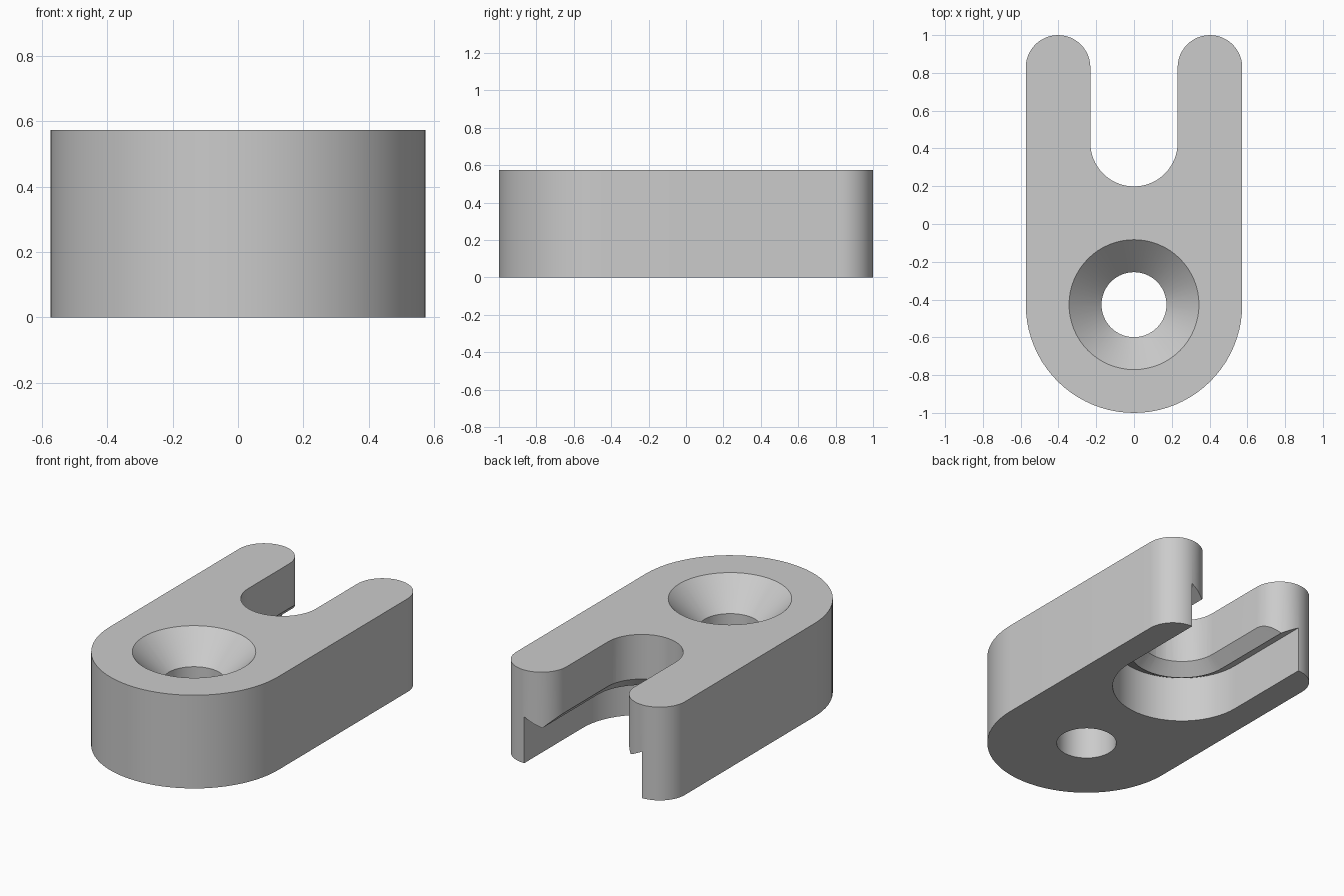
import bpy, bmesh, math

cube = bpy.data.objects.get("Cube")
if cube:
    bpy.data.objects.remove(cube, do_unlink=True)

HEIGHT = 0.573
HOLE_Y = -0.427
SLOT_Y = 0.43
PRONG_Y = 0.829
PRONG_R = 0.171
PRONG_X = 0.402

grey = bpy.data.materials.new("light grey")
colour = (0.6, 0.6, 0.6, 1)
grey.diffuse_color = colour
grey.use_nodes = True
grey.node_tree.nodes["Principled BSDF"].inputs["Base Color"].default_value = colour


def arc(cx, cy, r, start, end, n):
    return [(cx + r * math.cos(math.radians(start + (end - start) * i / n)),
             cy + r * math.sin(math.radians(start + (end - start) * i / n)))
            for i in range(n + 1)]


def loft(name, layers):
    """Solid through a stack of (outline, z) layers with equal point counts."""
    bm = bmesh.new()
    rings = [[bm.verts.new((x, y, z)) for x, y in pts] for pts, z in layers]
    n = len(rings[0])
    for low, high in zip(rings, rings[1:]):
        for i in range(n):
            j = (i + 1) % n
            bm.faces.new((low[i], low[j], high[j], high[i]))
    bm.faces.new(rings[0][::-1])
    bm.faces.new(rings[-1])
    bmesh.ops.recalc_face_normals(bm, faces=bm.faces)
    mesh = bpy.data.meshes.new(name)
    bm.to_mesh(mesh)
    bm.free()
    mesh.materials.append(grey)
    obj = bpy.data.objects.new(name, mesh)
    bpy.context.collection.objects.link(obj)
    return obj


def slot(r):
    return [(r, 1.3), (-r, 1.3)] + arc(0, SLOT_Y, r, 180, 360, 32)


# Forked plate: round front, two round-ended prongs, open slot between them
outline = (arc(0, HOLE_Y, PRONG_X + PRONG_R, 180, 360, 40)
           + arc(PRONG_X, PRONG_Y, PRONG_R, 0, 180, 24)
           + arc(0, SLOT_Y, PRONG_X - PRONG_R, 360, 180, 32)
           + arc(-PRONG_X, PRONG_Y, PRONG_R, 0, 180, 24))
plate = loft("forked_plate", [(outline, 0), (outline, HEIGHT)])

# Countersunk screw hole
hole = loft("hole_cutter", [
    (arc(0, HOLE_Y, r, 0, 354.375, 63), z)
    for r, z in ((0.172, -0.05), (0.172, 0.401), (0.394, 0.623))])

# Wider recess under the slot, with a lipped shoulder
recess = loft("recess_cutter", [
    (slot(r), z)
    for r, z in ((0.4, -0.05), (0.4, 0.285), (0.3, 0.23), (0.2, 0.33))])

bpy.context.view_layer.objects.active = plate
for cutter in (hole, recess):
    mod = plate.modifiers.new("cut", "BOOLEAN")
    mod.object = cutter
    mod.solver = "EXACT"
    bpy.ops.object.modifier_apply(modifier=mod.name)
    bpy.data.objects.remove(cutter, do_unlink=True)

bpy.ops.object.select_all(action="DESELECT")
plate.select_set(True)
bpy.ops.object.shade_smooth_by_angle(angle=math.radians(25))
